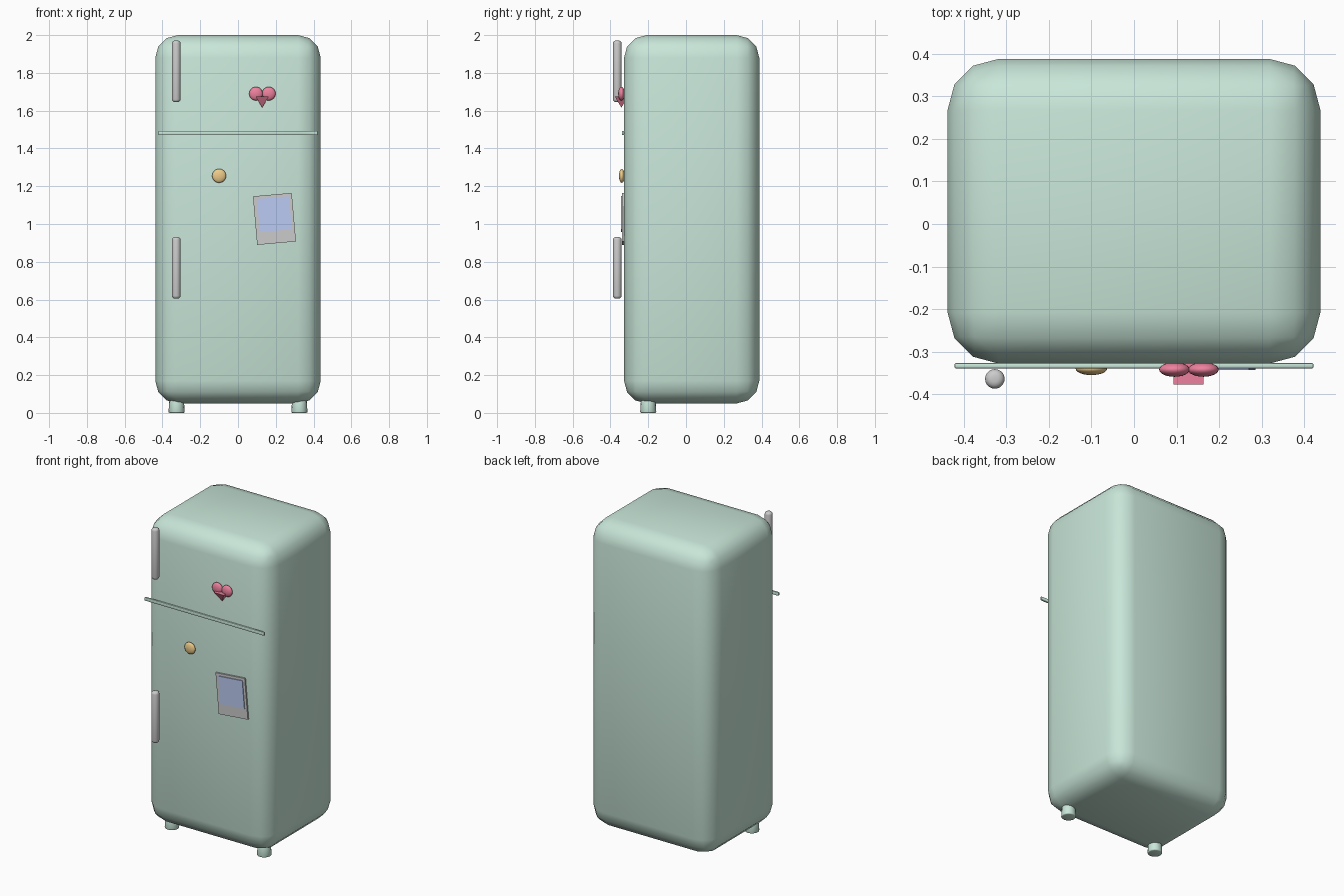
import bpy
from math import radians, pi

if "Cube" in bpy.data.objects:
    bpy.data.objects.remove(bpy.data.objects["Cube"])


def material(name, rgb):
    m = bpy.data.materials.new(name)
    m.diffuse_color = (*rgb, 1)
    m.use_nodes = True
    m.node_tree.nodes["Principled BSDF"].inputs["Base Color"].default_value = m.diffuse_color
    return m


MINT = material("mint", (0.58, 0.79, 0.69))
RED = material("red", (0.85, 0.22, 0.34))
GOLD = material("gold", (0.85, 0.6, 0.25))
BLUE = material("blue", (0.5, 0.6, 0.9))


def finish(name, mat=None, scale=None, bevel=0, segments=2, angle=None):
    o = bpy.context.object
    o.name = name
    if mat:
        o.data.materials.append(mat)
    if scale:
        o.scale = scale
    bpy.ops.object.transform_apply(location=False, rotation=False, scale=True)
    if bevel:
        b = o.modifiers.new("rounding", "BEVEL")
        b.width, b.segments = bevel, segments
        b.limit_method = "ANGLE"
        b.angle_limit = radians(40)
        bpy.ops.object.modifier_apply(modifier=b.name)
    if angle:
        bpy.ops.object.shade_smooth_by_angle(angle=radians(angle))
    return o


def box(name, loc, size, mat=None, bevel=0, segments=2, tilt=0, angle=None):
    bpy.ops.mesh.primitive_cube_add(size=1, location=loc, rotation=(0, tilt, 0))
    return finish(name, mat, size, bevel, segments, angle)


def ball(name, loc, size, mat):
    bpy.ops.mesh.primitive_uv_sphere_add(segments=24, ring_count=12, radius=1, location=loc)
    return finish(name, mat, size, angle=60)


# Rounded cabinet
box("cabinet", (0, 0.03, 1.025), (0.876, 0.716, 1.95), MINT, 0.12, 3, angle=60)

# Seam between freezer and fridge doors
box("door_seam", (0, -0.333, 1.482), (0.844, 0.013, 0.022), MINT, 0.004, 2, angle=40)

# Door handles
for name, z in (("freezer_handle", 1.808), ("fridge_handle", 0.768)):
    bpy.ops.mesh.primitive_cylinder_add(vertices=20, radius=0.023, depth=0.326,
                                        location=(-0.327, -0.364, z))
    finish(name, bevel=0.015, segments=3, angle=60)

# Front feet
for side, x in (("left", -0.325), ("right", 0.325)):
    bpy.ops.mesh.primitive_cone_add(vertices=16, radius1=0.043, radius2=0.038, depth=0.08,
                                    location=(x, -0.2, 0.04))
    finish(side + "_front_foot", MINT, bevel=0.006, segments=2, angle=60)

# Heart magnet: two lobes and a downward pyramid
for side, x in (("left", 0.095), ("right", 0.163)):
    ball("heart_lobe_" + side, (x, -0.342, 1.69), (0.036, 0.017, 0.036), RED)
bpy.ops.mesh.primitive_cone_add(vertices=4, radius1=0.05, radius2=0, depth=0.06,
                                location=(0.128, -0.342, 1.646), rotation=(pi, 0, pi / 4))
finish("heart_point", RED)

# Round magnet
ball("round_magnet", (-0.1, -0.34, 1.255), (0.037, 0.015, 0.037), GOLD)

# Tilted photo card
tilt = radians(-5)
box("photo_frame", (0.193, -0.334, 1.027), (0.206, 0.01, 0.258), tilt=tilt)
box("photo_picture", (0.193, -0.34, 1.052), (0.17, 0.007, 0.176), BLUE, tilt=tilt)
